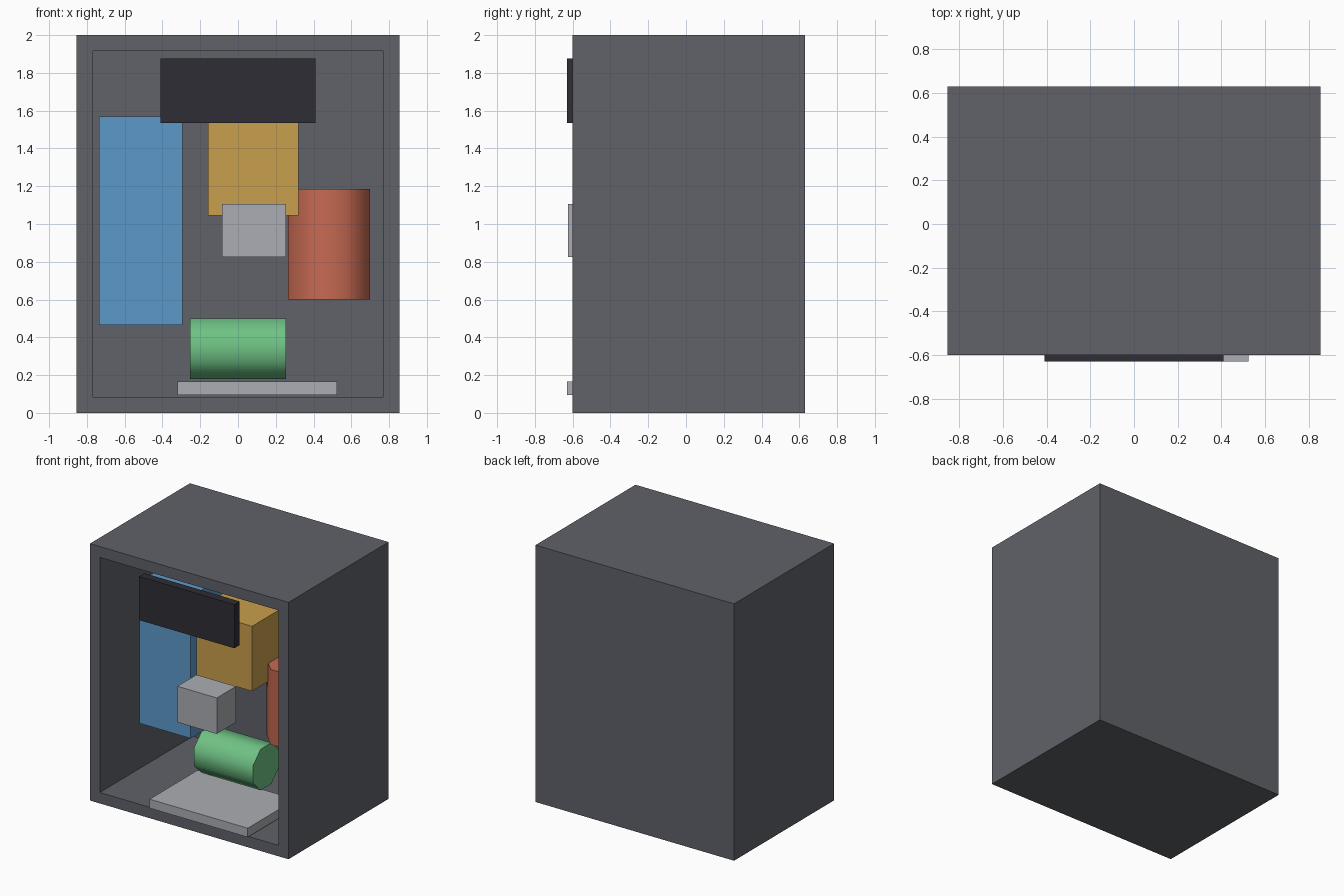
import bpy
import math
from mathutils import Vector

default = bpy.data.objects.get("Cube")
if default:
    bpy.data.objects.remove(default, do_unlink=True)


def linear(c):
    return c / 12.92 if c <= 0.04045 else ((c + 0.055) / 1.055) ** 2.4


def material(name, hex_code):
    rgb = [linear(b / 255) for b in bytes.fromhex(hex_code)]
    mat = bpy.data.materials.new(name)
    mat.use_nodes = True
    mat.diffuse_color = (*rgb, 1)
    mat.node_tree.nodes["Principled BSDF"].inputs["Base Color"].default_value = (*rgb, 1)
    return mat


slate = material("slate grey", "606269")
black = material("charcoal", "2E2D36")
blue = material("blue", "5C9ACA")
amber = material("amber", "C99F4C")
red = material("brick red", "C66A52")
green = material("green", "6FC285")
silver = material("light grey", "ABAEB3")


def box(name, mat, low, high):
    """Box spanning two opposite corners."""
    low, high = Vector(low), Vector(high)
    bpy.ops.mesh.primitive_cube_add(size=1, location=(low + high) / 2)
    obj = bpy.context.object
    obj.name = name
    obj.scale = high - low
    bpy.ops.object.transform_apply(location=False, rotation=False, scale=True)
    obj.data.materials.append(mat)
    return obj


def drum(name, mat, centre, inradius, length, sideways=False):
    """Eight-sided smooth drum with flat sides facing the axes."""
    sides = 8
    bpy.ops.mesh.primitive_cylinder_add(
        vertices=sides, radius=inradius / math.cos(math.pi / sides), depth=length)
    obj = bpy.context.object
    obj.name = name
    obj.rotation_euler.z = math.pi / sides
    bpy.ops.object.transform_apply(rotation=True)
    if sideways:
        obj.rotation_euler.y = math.pi / 2
    obj.location = centre
    bpy.ops.object.transform_apply(location=False, rotation=True)
    bpy.ops.object.shade_smooth_by_angle(angle=math.radians(60))
    obj.data.materials.append(mat)
    return obj


# Open-fronted cabinet: the shell is hollowed by a cutter
cabinet = box("cabinet", slate, (-0.855, -0.60, 0), (0.855, 0.63, 2))
cutter = box("cavity_cutter", slate, (-0.77, -0.8, 0.085), (0.77, 0.545, 1.915))
cut = cabinet.modifiers.new("cavity", "BOOLEAN")
cut.operation = "DIFFERENCE"
cut.solver = "EXACT"
cut.object = cutter
bpy.context.view_layer.objects.active = cabinet
bpy.ops.object.modifier_apply(modifier=cut.name)
bpy.data.objects.remove(cutter, do_unlink=True)

# Equipment inside the cabinet
box("control_panel", black, (-0.41, -0.63, 1.535), (0.41, -0.565, 1.875))
box("tall_tank", blue, (-0.735, -0.16, 0.465), (-0.295, 0.30, 1.57))
box("hopper", amber, (-0.16, -0.285, 1.045), (0.32, 0.20, 1.55))
box("dispenser", silver, (-0.085, -0.625, 0.825), (0.255, -0.39, 1.105))
box("drip_tray", silver, (-0.32, -0.63, 0.095), (0.525, -0.04, 0.165))
drum("boiler", red, (0.4825, 0.06, 0.8925), 0.2175, 0.585)
drum("pump", green, (0, -0.02, 0.34), 0.16, 0.51, sideways=True)
